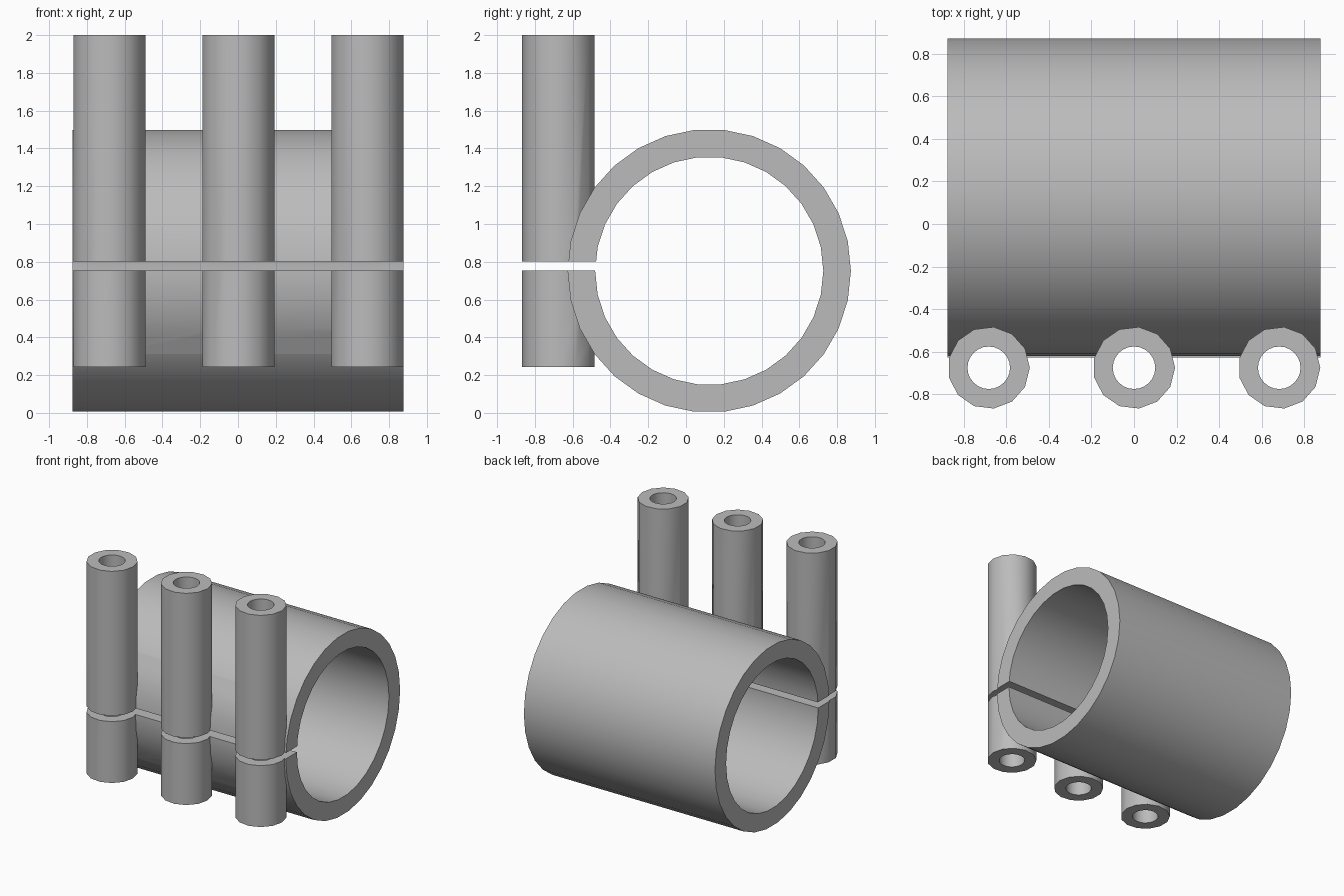
import bpy
import math
from mathutils import Matrix

cube = bpy.data.objects.get("Cube")
if cube:
    bpy.data.objects.remove(cube, do_unlink=True)

RING_Y, RING_Z = 0.123, 0.752
POST_Y, POST_BASE, POST_TOP = -0.676, 0.244, 2.0
POST_XS = (-0.683, 0, 0.683)

grey = bpy.data.materials.new("plain grey")
grey.use_nodes = True
colour = (0.5, 0.5, 0.5, 1)
grey.diffuse_color = colour
grey.node_tree.nodes["Principled BSDF"].inputs["Base Color"].default_value = colour


def finish(name):
    obj = bpy.context.object
    obj.name = obj.data.name = name
    obj.data.materials.append(grey)
    return obj


def upright(name, sides, radius, x, bottom, top):
    """Vertical cylinder with a corner facing +x."""
    bpy.ops.mesh.primitive_cylinder_add(vertices=sides, radius=radius, depth=top - bottom)
    obj = finish(name)
    obj.data.transform(Matrix.Translation((x, POST_Y, (bottom + top) / 2))
                       @ Matrix.Rotation(-math.pi / 2, 4, "Z"))
    return obj


def lengthwise(name, radius, length):
    """Cylinder along x with a corner facing up."""
    bpy.ops.mesh.primitive_cylinder_add(vertices=30, radius=radius, depth=length)
    obj = finish(name)
    obj.data.transform(Matrix.Translation((0, RING_Y, RING_Z))
                       @ Matrix.Rotation(math.pi / 2, 4, "Y")
                       @ Matrix.Rotation(math.pi, 4, "Z"))
    return obj


def combine(target, tool, operation):
    mod = target.modifiers.new(operation, "BOOLEAN")
    mod.operation = operation
    mod.solver = "EXACT"
    mod.object = tool
    bpy.context.view_layer.objects.active = target
    bpy.ops.object.modifier_apply(modifier=mod.name)
    bpy.data.objects.remove(tool, do_unlink=True)


# Clamp ring with three screw posts fused to its front
clamp = lengthwise("split_clamp", 0.75, 1.754)
for x in POST_XS:
    combine(clamp, upright("screw_post", 13, 0.193, x, POST_BASE, POST_TOP), "UNION")

# Bore through the ring, and a screw hole through each post
combine(clamp, lengthwise("bore_cutter", 0.604, 3), "DIFFERENCE")
for x in POST_XS:
    combine(clamp, upright("hole_cutter", 24, 0.1, x, -0.5, 2.5), "DIFFERENCE")

# Slot that splits the front wall and posts
bpy.ops.mesh.primitive_cube_add(size=1)
slot = finish("slot_cutter")
slot.data.transform(Matrix.Translation((0, -0.6, 0.777)) @ Matrix.Diagonal((3, 1, 0.048, 1)))
combine(clamp, slot, "DIFFERENCE")

# Smooth curved walls, sharp rims
bpy.ops.object.select_all(action="DESELECT")
clamp.select_set(True)
bpy.context.view_layer.objects.active = clamp
bpy.ops.object.shade_smooth_by_angle(angle=math.radians(30))
